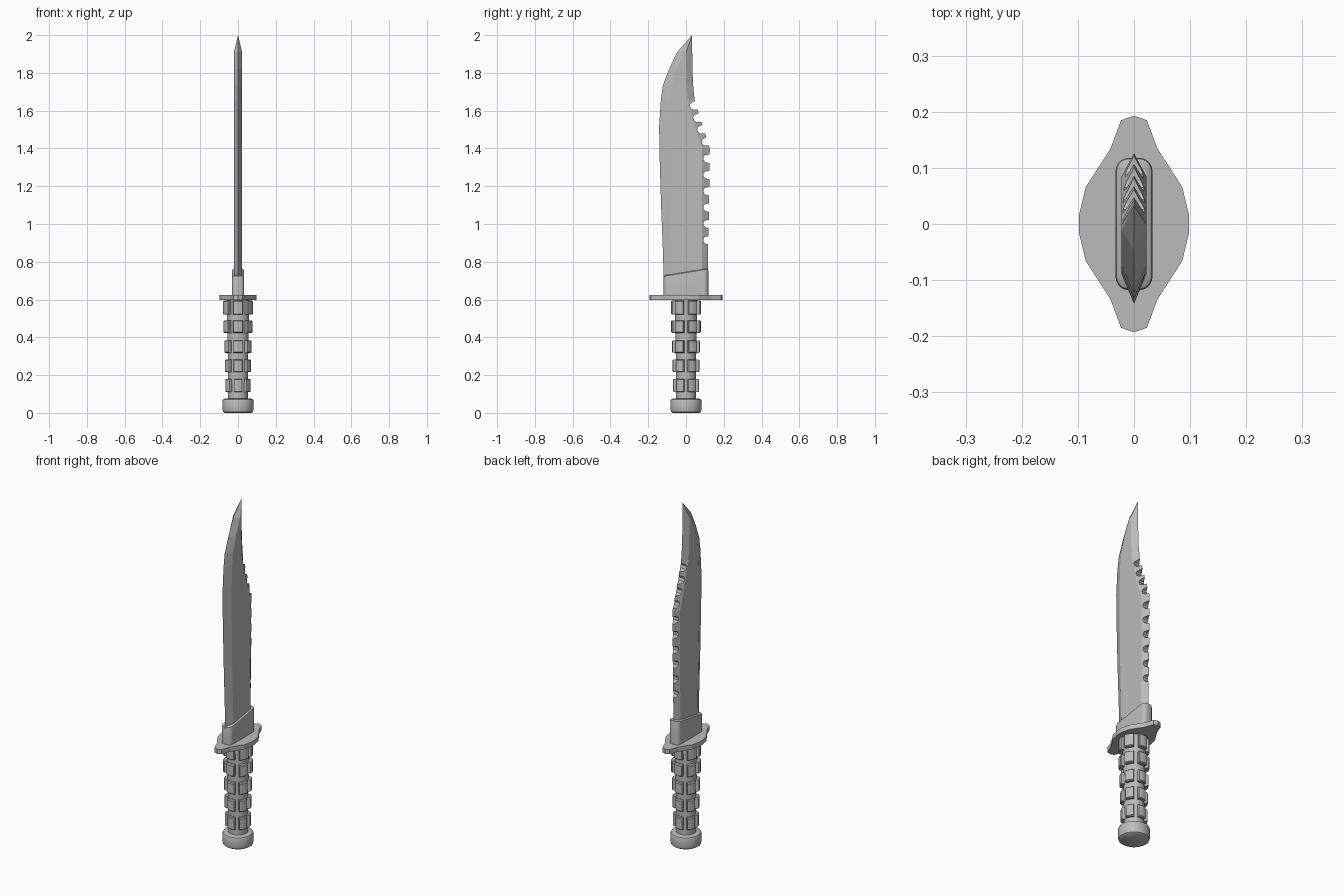
import bpy, bmesh, math
from mathutils import Vector

cube = bpy.data.objects.get("Cube")
if cube:
    bpy.data.objects.remove(cube, do_unlink=True)

grey = bpy.data.materials.new("steel grey")
grey.use_nodes = True
COLOUR = (0.5, 0.5, 0.5, 1)
grey.diffuse_color = COLOUR
grey.node_tree.nodes["Principled BSDF"].inputs["Base Color"].default_value = COLOUR


def make(name, bm, smooth=None):
    bmesh.ops.recalc_face_normals(bm, faces=bm.faces)
    mesh = bpy.data.meshes.new(name)
    bm.to_mesh(mesh)
    bm.free()
    mesh.materials.append(grey)
    obj = bpy.data.objects.new(name, mesh)
    bpy.context.collection.objects.link(obj)
    if smooth:
        bpy.ops.object.select_all(action='DESELECT')
        obj.select_set(True)
        bpy.context.view_layer.objects.active = obj
        bpy.ops.object.shade_smooth_by_angle(angle=math.radians(smooth))
    return obj


def loft(bm, rings, cap=True):
    """Skin a list of equal closed point rings."""
    loops = [[bm.verts.new(p) for p in ring] for ring in rings]
    n = len(loops[0])
    for a, b in zip(loops, loops[1:]):
        for i in range(n):
            j = (i + 1) % n
            bm.faces.new((a[i], a[j], b[j], b[i]))
    if cap:
        bm.faces.new(loops[0][::-1])
        bm.faces.new(loops[-1])
    return loops


def circle(r, z, n=32):
    return [(r * math.cos(2 * math.pi * i / n), r * math.sin(2 * math.pi * i / n), z)
            for i in range(n)]


def turned(name, profile):
    bm = bmesh.new()
    loft(bm, [circle(r, z) for r, z in profile])
    return make(name, bm, 35)


# Blade: hexagonal section (z, cutting edge, front bevel, spine bevel, spine)
T = 0.022
sections = [
    (0.66, -0.117, -0.075, 0.083, 0.115),
    (0.85, -0.122, -0.078, 0.084, 0.117),
    (1.10, -0.132, -0.085, 0.085, 0.122),
    (1.40, -0.141, -0.090, 0.085, 0.126),
    (1.52, -0.142, -0.090, 0.045, 0.088),
    (1.66, -0.133, -0.084, 0.008, 0.045),
    (1.735, -0.122, -0.075, 0.004, 0.038),
    (1.82, -0.090, -0.050, 0.001, 0.034),
    (1.91, -0.047, -0.012, 0.000, 0.033),
]
bm = bmesh.new()
rings = [[(0, e, z), (T, f, z), (T, s, z), (0, b, z), (-T, s, z), (-T, f, z)]
         for z, e, f, s, b in sections]
top = loft(bm, rings, cap=False)
bm.faces.new(top[0][::-1])
tip = bm.verts.new((0, 0.033, 2.0))
for i in range(6):
    bm.faces.new((top[-1][i], top[-1][(i + 1) % 6], tip))
blade = make("blade", bm)

# Saw teeth: hooked notches (y, z, tilt) cut through the spine
notches = [(0.093, 1.345 - 0.0865 * i, 0.0) for i in range(6)]
notches += [(0.086, 1.428, 0.3), (0.062, 1.492, 0.3), (0.041, 1.553, 0.3), (0.023, 1.618, 0.3)]
shape = [(0.0, 0.010), (0.006, 0.019), (0.06, 0.030), (0.06, -0.030), (0.010, -0.017), (0.001, -0.007)]
bm = bmesh.new()
for y, z, tilt in notches:
    c, s = math.cos(tilt), math.sin(tilt)
    ring = [(y + u * c - v * s, z + u * s + v * c) for u, v in shape]
    loft(bm, [[(x, p, q) for p, q in ring] for x in (-0.06, 0.06)])
cutter = make("notch_cutter", bm)
cutter.hide_render = True
mod = blade.modifiers.new("teeth", 'BOOLEAN')
mod.operation = 'DIFFERENCE'
mod.solver = 'EXACT'
mod.use_self = True
mod.object = cutter
bpy.context.view_layer.update()
cut = bpy.data.meshes.new_from_object(
    blade.evaluated_get(bpy.context.evaluated_depsgraph_get()))
blade.modifiers.clear()
blade.data = cut
bpy.data.objects.remove(cutter, do_unlink=True)


# Collar: rounded block with a sloping top
def rounded(hx, hy, r, zf):
    pts = []
    for k, (sx, sy) in enumerate([(1, 1), (-1, 1), (-1, -1), (1, -1)]):
        for i in range(6):
            a = math.pi / 2 * (k + i / 5)
            x = sx * (hx - r) + r * math.cos(a)
            y = sy * (hy - r) + r * math.sin(a)
            pts.append((x, y, zf(y)))
    return pts


def slope(drop):
    return lambda y: 0.746 + 0.16 * y - drop


bm = bmesh.new()
loft(bm, [rounded(0.033, 0.118, 0.024, lambda y: 0.61),
          rounded(0.033, 0.118, 0.024, slope(0.012)),
          rounded(0.031, 0.116, 0.022, slope(0.004)),
          rounded(0.025, 0.110, 0.018, slope(0.0))])
make("collar", bm, 35)

# Guard: flat lobed plate
quarter = [(0.098, 0.016), (0.086, 0.066), (0.042, 0.134), (0.023, 0.185)]
outline = quarter + [(0, 0.193)] + [(-x, y) for x, y in quarter[::-1]]
outline += [(-x, -y) for x, y in quarter] + [(0, -0.193)] + [(x, -y) for x, y in quarter[::-1]]
bm = bmesh.new()
loft(bm, [[(x, y, z) for x, y in outline] for z in (0.598, 0.625)])
make("guard", bm)

# Handle core and pommel
turned("handle_core", [(0.052, 0.06), (0.054, 0.30), (0.061, 0.60)])
turned("pommel", [(0.070, 0.0), (0.079, 0.006), (0.082, 0.016), (0.082, 0.064),
                  (0.079, 0.071), (0.070, 0.075)])

# Grip pads: five rows of six curved blocks with softened outer edges
rows = [(0.110, 0.180, 0.069), (0.216, 0.282, 0.071), (0.318, 0.384, 0.074),
        (0.424, 0.490, 0.079), (0.520, 0.594, 0.080)]
for n, (z0, z1, R) in enumerate(rows):
    bm = bmesh.new()
    for k in range(6):
        mid = -math.pi / 2 + k * math.pi / 3

        def pad_ring(r, half, inset):
            arc = [mid + half * (i / 2 - 1) for i in range(5)]
            low = [(r * math.cos(a), r * math.sin(a), z0 + inset) for a in arc]
            high = [(r * math.cos(a), r * math.sin(a), z1 - inset) for a in arc]
            return low + high[::-1]

        half = math.radians(20.5)
        inner = loft(bm, [pad_ring(0.045, half * 1.05, 0), pad_ring(R - 0.005, half, 0),
                          pad_ring(R, half * 0.87, 0.004)], cap=False)
        for ring in (inner[0], inner[-1]):
            for i in range(4):
                bm.faces.new((ring[i], ring[i + 1], ring[8 - i], ring[9 - i]))
    make("grip_pads_row_%d" % (n + 1), bm, 30)
